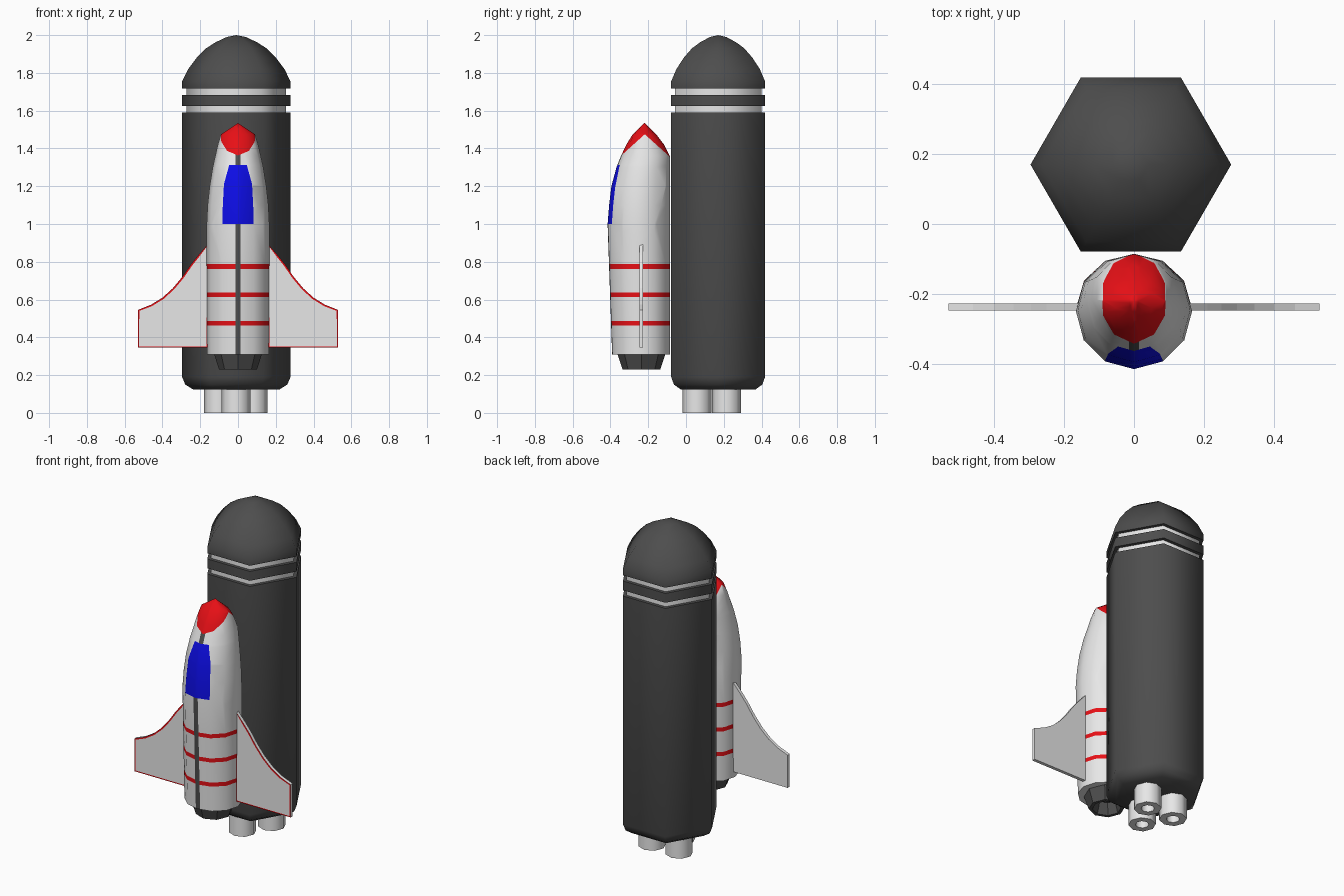
import bpy, bmesh, math
from mathutils import Vector

cube = bpy.data.objects.get("Cube")
if cube:
    bpy.data.objects.remove(cube, do_unlink=True)


def material(name, rgb):
    m = bpy.data.materials.new(name)
    m.use_nodes = True
    m.diffuse_color = (*rgb, 1)
    m.node_tree.nodes["Principled BSDF"].inputs["Base Color"].default_value = (*rgb, 1)
    return m


LIGHT, DARK, RED, BLUE = range(4)
MATS = [material("light_grey", (0.8, 0.8, 0.8)),
        material("dark_grey", (0.075, 0.075, 0.075)),
        material("red", (0.8, 0.005, 0.008)),
        material("blue", (0.004, 0.004, 0.8))]


def loft(sections, sides):
    """Join rings given as (z, x radius, y radius, y centre)."""
    bm = bmesh.new()
    rings = []
    for z, rx, ry, cy in sections:
        angles = [2 * math.pi * i / sides for i in range(sides)]
        rings.append([bm.verts.new((rx * math.cos(a), cy + ry * math.sin(a), z)) for a in angles])
    for a, b in zip(rings, rings[1:]):
        for i in range(sides):
            j = (i + 1) % sides
            bm.faces.new((a[i], a[j], b[j], b[i]))
    bmesh.ops.remove_doubles(bm, verts=bm.verts, dist=1e-5)
    bmesh.ops.recalc_face_normals(bm, faces=bm.faces)
    return bm


def lathe(profile, sides):
    return loft([(z, r, r, 0) for r, z in profile], sides)


def finish(name, bm, colour, smooth=None, location=(0, 0, 0)):
    """Colour faces by a constant or a rule, then make the object."""
    bm.normal_update()
    for f in bm.faces:
        f.material_index = colour(f) if callable(colour) else colour
    mesh = bpy.data.meshes.new(name)
    bm.to_mesh(mesh)
    bm.free()
    for m in MATS:
        mesh.materials.append(m)
    if smooth:
        mesh.shade_smooth()
        mesh.set_sharp_from_angle(angle=math.radians(smooth))
    ob = bpy.data.objects.new(name, mesh)
    ob.location = location
    bpy.context.collection.objects.link(ob)
    return ob


def cut(bm, point, normal):
    geom = bm.verts[:] + bm.edges[:] + bm.faces[:]
    bmesh.ops.bisect_plane(bm, geom=geom, plane_co=point, plane_no=normal, dist=1e-5)


# Hexagonal fuel tank with two pale grooves below the dome
R, G = 0.287, 0.264
tank = lathe([(0, 0.125), (0.23, 0.125), (0.27, 0.15), (R, 0.19), (R, 1.59),
              (G, 1.59), (G, 1.625), (R, 1.625), (R, 1.682), (G, 1.682), (G, 1.717),
              (R, 1.717), (R, 1.755), (0.255, 1.82), (0.21, 1.88), (0.16, 1.93),
              (0.11, 1.962), (0.05, 1.99), (0, 2.0)], 6)


def tank_colour(f):
    z = f.calc_center_median().z
    groove = 1.592 < z < 1.623 or 1.684 < z < 1.715
    return LIGHT if groove else DARK


finish("fuel_tank", tank, tank_colour, 65, (-0.009, 0.17, 0))

# Three hollow tank nozzles
for name, x, y in (("front_nozzle", -0.01, 0.058), ("left_nozzle", 0.08, 0.214),
                   ("right_nozzle", -0.103, 0.214)):
    tube = lathe([(0, 0.12), (0.038, 0.12), (0.038, 0), (0.077, 0), (0.077, 0.13)], 8)
    finish(name, tube, LIGHT, 50, (x, y, 0))

# Orbiter body, tapering to the nose
body = loft([(0.31, 0, 0, -0.238), (0.31, 0.165, 0.153, -0.238), (1.0, 0.166, 0.165, -0.25),
             (1.1, 0.161, 0.161, -0.246), (1.2, 0.15, 0.155, -0.24),
             (1.3, 0.134, 0.141, -0.227), (1.36, 0.121, 0.129, -0.215),
             (1.42, 0.107, 0.1, -0.216), (1.475, 0.09, 0.062, -0.22),
             (1.535, 0, 0, -0.22)], 12)
STRIPES = (0.475, 0.625, 0.775)
HALF = 0.0125
STRIP = 0.0145
NOSE_Y, NOSE_Z, SLOPE = -0.218, 1.475, 0.9
WINDOW_TOP = 1.312

for z in STRIPES:
    for edge in (z - HALF, z + HALF):
        cut(body, (0, 0, edge), (0, 0, 1))
cut(body, (0, 0, WINDOW_TOP), (0, 0, 1))
for s in (-1, 1):
    cut(body, (s * STRIP, 0, 0), (1, 0, 0))
    cut(body, (0, NOSE_Y, NOSE_Z), (0, s * SLOPE, 1))
    cut(body, (s * 0.05, 0, 1.3), (s * 0.08, 0, 0.022))


def body_colour(f):
    c = f.calc_center_median()
    x, front = abs(c.x), c.y < -0.25 and f.normal.z > -0.5
    if c.z > NOSE_Z - SLOPE * abs(c.y - NOSE_Y):
        return RED
    inside = (x - 0.05) * 0.08 + (c.z - 1.3) * 0.022 < 0
    if front and 1.0 < c.z < WINDOW_TOP and x < 0.062 and inside:
        return BLUE
    if front and x < STRIP:
        return DARK
    if any(abs(c.z - z) < HALF for z in STRIPES):
        return RED
    return LIGHT


finish("orbiter_body", body, body_colour, 45)

# Faceted engine bell under the orbiter
bell = lathe([(0, 0.30), (0.06, 0.30), (0.08, 0.23), (0.10, 0.23), (0.127, 0.312)], 8)
finish("orbiter_engine", bell, DARK, None, (0, -0.236, 0))

# Swept wings with a painted border on the front face
OUTLINE = [(0.16, 0.345), (0.53, 0.345), (0.53, 0.545), (0.46, 0.573), (0.40, 0.61),
           (0.345, 0.66), (0.295, 0.72), (0.25, 0.785), (0.21, 0.835), (0.16, 0.892)]
for name, s in (("left_wing", 1), ("right_wing", -1)):
    bm = bmesh.new()
    front = bm.faces.new([bm.verts.new((s * x, -0.247, z)) for x, z in OUTLINE])
    back = bmesh.ops.extrude_face_region(bm, geom=[front], use_keep_orig=True)["geom"]
    moved = [v for v in back if isinstance(v, bmesh.types.BMVert)]
    bmesh.ops.translate(bm, verts=moved, vec=Vector((0, 0.02, 0)))
    bmesh.ops.recalc_face_normals(bm, faces=bm.faces)
    face = min(bm.faces, key=lambda f: f.calc_center_median().y)
    border = set(bmesh.ops.inset_region(bm, faces=[face], thickness=0.009)["faces"])
    finish(name, bm, lambda f: RED if f in border else LIGHT)
